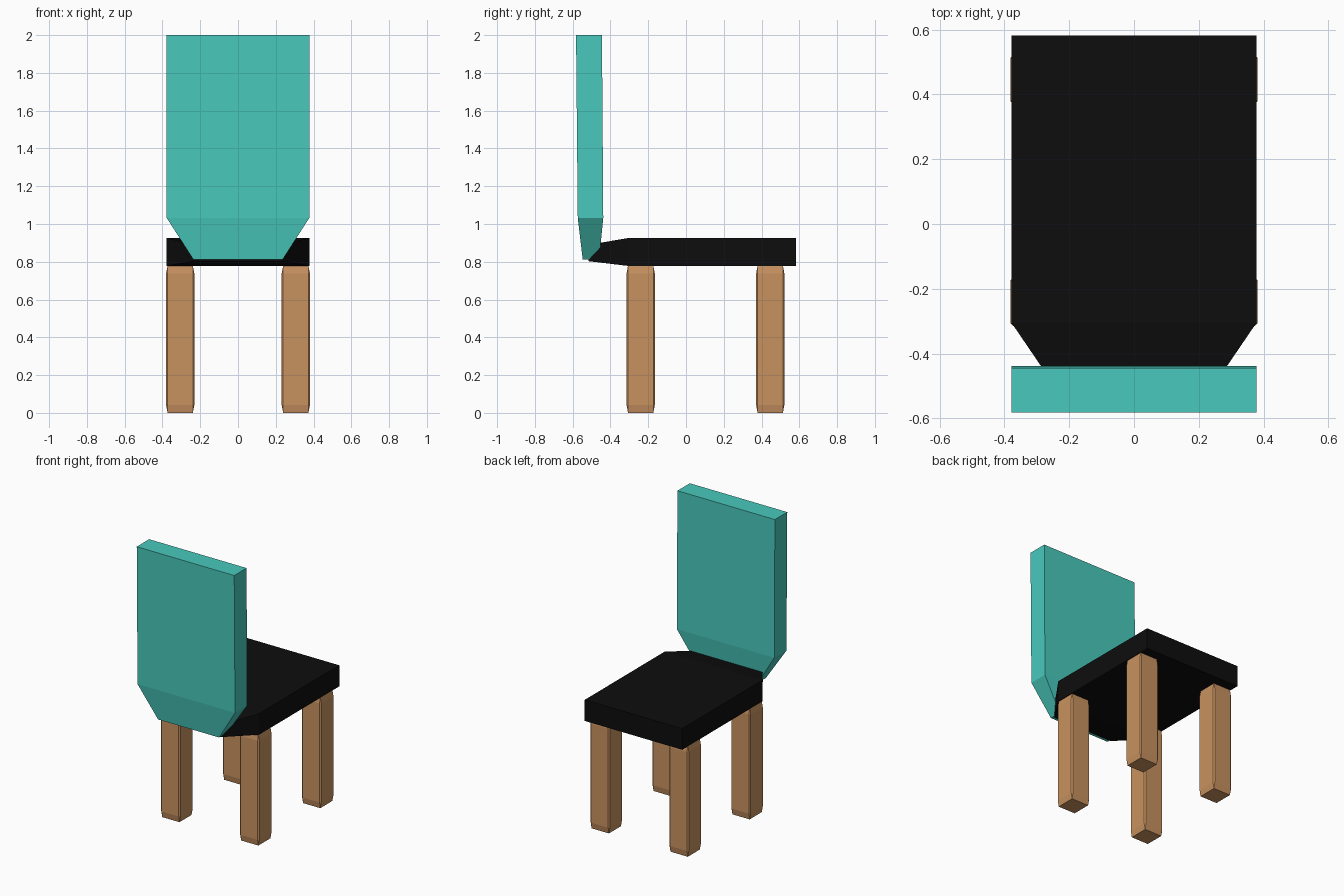
import bpy, bmesh

if "Cube" in bpy.data.objects:
    bpy.data.objects.remove(bpy.data.objects["Cube"])


def material(name, rgb):
    m = bpy.data.materials.new(name)
    m.diffuse_color = (*rgb, 1)
    m.use_nodes = True
    m.node_tree.nodes["Principled BSDF"].inputs["Base Color"].default_value = m.diffuse_color
    return m


def add_object(name, bm, mat):
    bmesh.ops.recalc_face_normals(bm, faces=bm.faces)
    mesh = bpy.data.meshes.new(name)
    bm.to_mesh(mesh)
    bm.free()
    mesh.materials.append(mat)
    ob = bpy.data.objects.new(name, mesh)
    bpy.context.collection.objects.link(ob)
    return ob


def loft(name, rings, mat):
    """Skin a chain of four-point rings and cap both ends."""
    bm = bmesh.new()
    vs = [[bm.verts.new(p) for p in r] for r in rings]
    for a, b in zip(vs, vs[1:]):
        for i in range(4):
            j = (i + 1) % 4
            bm.faces.new((a[i], a[j], b[j], b[i]))
    bm.faces.new(vs[0])
    bm.faces.new(vs[-1])
    return add_object(name, bm, mat)


def seat_ring(y, w, z0, z1):
    return [(-w, y, z0), (w, y, z0), (w, y, z1), (-w, y, z1)]


def back_ring(z, w, y0, y1):
    return [(-w, y0, z), (w, y0, z), (w, y1, z), (-w, y1, z)]


def leg(name, x, y, mat):
    # Chamfered cube stretched into a leg
    bm = bmesh.new()
    bmesh.ops.create_cube(bm, size=1)
    bmesh.ops.bevel(bm, geom=bm.edges[:], offset=0.055, segments=1,
                    affect='EDGES')
    bmesh.ops.scale(bm, vec=(0.15, 0.15, 0.78), verts=bm.verts)
    bmesh.ops.translate(bm, vec=(x, y, 0.39), verts=bm.verts)
    return add_object(name, bm, mat)


teal = material("teal", (0.065, 0.584, 0.503))
black = material("black", (0.004, 0.004, 0.004))
wood = material("wood", (0.578, 0.287, 0.117))

# Seat, tapering towards the backrest
loft("seat", [seat_ring(-0.515, 0.235, 0.803, 0.89),
              seat_ring(-0.305, 0.378, 0.778, 0.926),
              seat_ring(0.582, 0.378, 0.778, 0.926)], black)

# Backrest, tapering towards the seat
loft("backrest", [back_ring(0.813, 0.237, -0.547, -0.46),
                  back_ring(1.033, 0.378, -0.573, -0.438),
                  back_ring(2.0, 0.378, -0.582, -0.445)], teal)

# Four legs
for end, y in (("front", -0.24), ("rear", 0.446)):
    for side, x in (("left", -0.306), ("right", 0.306)):
        leg(f"{end}_{side}_leg", x, y, wood)
